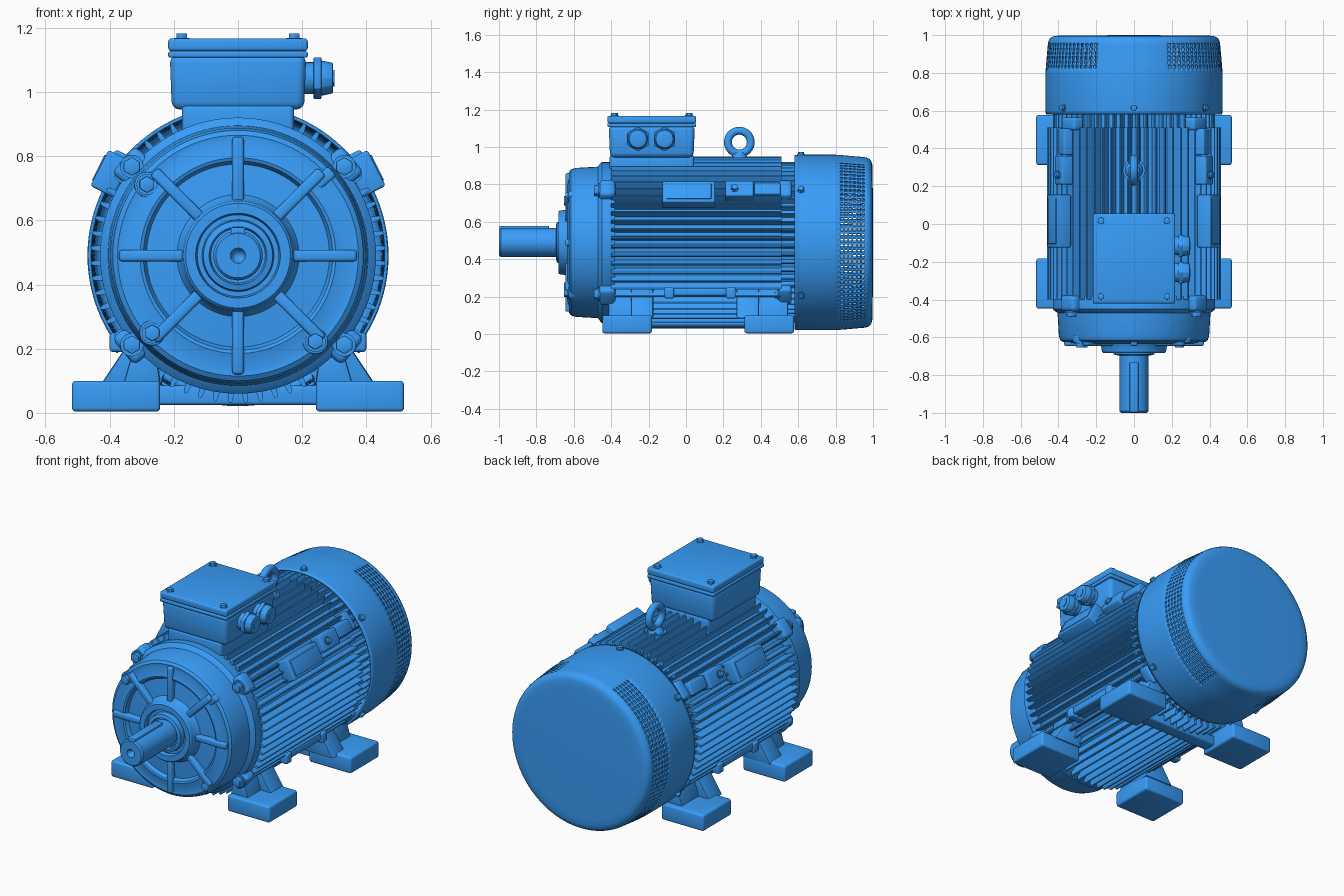
import bpy, bmesh
from math import pi, sin, cos, radians as rad
from mathutils import Vector, Matrix

if "Cube" in bpy.data.objects:
    bpy.data.objects.remove(bpy.data.objects["Cube"])

CZ = 0.49                                   # height of the shaft axis
paint = bpy.data.materials.new("blue_paint")
paint.diffuse_color = (0.04, 0.34, 0.95, 1)
paint.use_nodes = True
paint.node_tree.nodes["Principled BSDF"].inputs["Base Color"].default_value = paint.diffuse_color


def finish(name, bm, recalc=True):
    if recalc:
        bmesh.ops.recalc_face_normals(bm, faces=bm.faces)
    me = bpy.data.meshes.new(name)
    bm.to_mesh(me)
    bm.free()
    me.materials.append(paint)
    ob = bpy.data.objects.new(name, me)
    bpy.context.collection.objects.link(ob)
    return ob


def polar(r, deg, y):
    return Vector((r * cos(rad(deg)), y, CZ + r * sin(rad(deg))))


def box(name, c, size, bevel=0.0, roll=0, taper=1.0):
    """Box at c; roll turns it about y so local x points along that polar angle; taper scales the bottom."""
    bm = bmesh.new()
    bmesh.ops.create_cube(bm, size=1)
    for v in bm.verts:
        k = taper if v.co.z < 0 else 1
        v.co = Vector((v.co.x * size[0] * k, v.co.y * size[1] * k, v.co.z * size[2]))
    if bevel:
        bmesh.ops.bevel(bm, geom=bm.edges[:], offset=bevel, segments=3, profile=0.5, affect='EDGES')
    bm.transform(Matrix.Translation(c) @ Matrix.Rotation(-rad(roll), 4, 'Y'))
    return finish(name, bm)


def rod(name, c, axis, r, length, n=24, r2=None, bevel=0.0):
    """Cylinder or hexagon starting at c and running along axis."""
    bm = bmesh.new()
    bmesh.ops.create_cone(bm, cap_ends=True, segments=n, radius1=r, radius2=r if r2 is None else r2, depth=length)
    bm.transform(Matrix.Translation((0, 0, length / 2)))
    if bevel:
        bmesh.ops.bevel(bm, geom=bm.edges[:], offset=bevel, segments=2, profile=0.5, affect='EDGES')
    q = Vector(axis).to_track_quat('Z', 'Y').to_matrix().to_4x4()
    bm.transform(Matrix.Translation(c) @ q)
    return finish(name, bm)


def bolt(name, c, axis, r):
    rod(name + "_washer", c, axis, r * 1.25, r * 0.35)
    rod(name + "_head", c, axis, r, r * 1.1, 6, bevel=r * 0.1)


def revolve(name, prof, n=96, hole=None, recalc=True):
    """Turn (radius, y) profile about the shaft axis; hole(i, j) leaves a face out and gets the wider steps."""
    bm = bmesh.new()
    wide = 0.25 if hole else 0
    rings = [[bm.verts.new(polar(r, 360 * (j + wide * (j % 2)) / n, y)) for j in range(n)] for r, y in prof]
    for i in range(len(prof) - 1):
        for j in range(n):
            if not (hole and hole(i, j)):
                k = (j + 1) % n
                bm.faces.new((rings[i][j], rings[i + 1][j], rings[i + 1][k], rings[i][k]))
    bmesh.ops.remove_doubles(bm, verts=bm.verts, dist=1e-5)
    return finish(name, bm, recalc)


def extrude_y(name, pts, y0, y1, bevel=0.0):
    bm = bmesh.new()
    f = bm.faces.new([bm.verts.new((x, y0, z)) for x, z in pts])
    new = bmesh.ops.extrude_face_region(bm, geom=[f])['geom']
    bmesh.ops.translate(bm, vec=(0, y1 - y0, 0), verts=[g for g in new if isinstance(g, bmesh.types.BMVert)])
    if bevel:
        bmesh.ops.recalc_face_normals(bm, faces=bm.faces)
        bmesh.ops.bevel(bm, geom=bm.edges[:], offset=bevel, segments=2, profile=0.5, affect='EDGES')
    return finish(name, bm)


def finned(name, core, tip, y0, y1, n=60):
    pts = []
    for i in range(n):
        a = (i + 0.5) * 360 / n
        for r, d in ((core, -1.7), (tip - .012, -0.95), (tip - .003, -0.6), (tip, 0),
                     (tip - .003, 0.6), (tip - .012, 0.95), (core, 1.7)):
            p = polar(r, a + d, 0)
            pts.append((p.x, p.z))
    extrude_y(name, pts, y0, y1)


# Finned housing and the ribbed rear shield that runs into the fan cover
finned("stator_housing", 0.41, 0.46, -0.40, 0.51)
finned("rear_shield_fins", 0.40, 0.43, 0.50, 0.64)

# Front end shield: rim, recessed face, hub and bearing seal
revolve("front_end_shield", [
    (0, -0.38), (0.425, -0.38), (0.43, -0.39), (0.43, -0.45), (0.42, -0.46), (0.405, -0.47), (0.398, -0.59),
    (0.39, -0.615), (0.375, -0.625), (0.355, -0.622), (0.305, -0.636), (0.295, -0.632), (0.285, -0.612),
    (0.19, -0.62), (0.175, -0.64), (0.17, -0.675), (0.163, -0.683), (0.132, -0.683), (0.127, -0.66),
    (0.112, -0.66), (0.108, -0.69), (0.09, -0.695), (0.085, -0.68), (0, -0.68)])
for i in range(8):
    box("shield_rib", polar(0.26, i * 45, -0.61), (0.22, 0.07, 0.036), 0.010, i * 45)

# Shaft with centre hole and key
revolve("shaft", [(0, -0.60), (0.077, -0.60), (0.077, -0.99), (0.069, -1.0), (0.024, -1.0), (0.018, -0.985), (0, -0.965)], 48)
box("shaft_key", (0, -0.865, CZ + 0.065), (0.045, 0.265, 0.046), 0.004)

# Corner lugs and bolts on both flanges
for a in (40, 140, 220, 320):
    box("front_lug", polar(0.41, a, -0.42), (0.115, 0.085, 0.11), 0.02, a)
    box("rear_lug", polar(0.405, a, 0.53), (0.11, 0.07, 0.11), 0.016, a)
    bolt("front_lug_bolt", polar(0.432, a, -0.46), (0, -1, 0), 0.029)
    bolt("rear_lug_bolt", polar(0.43, a, 0.498), (0, -1, 0), 0.022)
for a in (142, 222, 312):
    rod("bearing_cap_boss", polar(0.36, a, -0.59), (0, -1, 0), 0.040, 0.038, bevel=0.005)
    bolt("bearing_cap_bolt", polar(0.36, a, -0.625), (0, -1, 0), 0.026)
box("shield_drain_lug", polar(0.36, 42, -0.605), (0.07, 0.05, 0.04), 0.01, 42)

# Fan cover with rows of square vents on both sides
vents = [(0.467, 0.825)]
for k in range(11):
    vents.append((vents[-1][0] - 0.001, vents[-1][1] + (0.0155 if k % 2 == 0 else 0.0075)))
cover = [(0.466, 0.58), (0.469, 0.60), (0.469, 0.80)] + vents + [
    (0.453, 0.968), (0.446, 0.982), (0.434, 0.991), (0.415, 0.996), (0.38, 0.998), (0, 1.0)]


def vent(i, j):
    a = (j * 1.8 + 90) % 180 - 90
    return 3 <= i <= 13 and i % 2 == 1 and j % 2 == 0 and abs(a) < 66


fan_cover = revolve("fan_cover", cover, 200, vent, recalc=False)
solid = fan_cover.modifiers.new("wall", 'SOLIDIFY')
solid.thickness = 0.009
solid.offset = -1
for a in (90, 37, 143, 217, 323):
    bolt("cover_screw", polar(0.466, a, 0.615), polar(1, a, 0) - Vector((0, 0, CZ)), 0.017)

# Feet: pads with bolt holes, sloped pedestals, rear crossbar
ped = [(0.43, 0.085), (0.35, 0.205), (0.345, 0.26), (0.30, 0.27), (0.22, 0.15), (0.24, 0.085)]
web = [(0.36, 0.08), (0.32, 0.22), (0.26, 0.22), (0.24, 0.08)]
for s in (-1, 1):
    for y, py in ((-0.315, -0.235), (0.445, 0.33)):
        pad = box("foot_pad", (s * 0.38, y, 0.052), (0.275, 0.265, 0.096), 0.012)
        hole = rod("foot_hole_cutter", (s * 0.43, y + (-0.05 if y < 0 else 0.05), -0.1), (0, 0, 1), 0.028, 0.4)
        cut = pad.modifiers.new("hole", 'BOOLEAN')
        cut.operation = 'DIFFERENCE'
        cut.object = hole
        bpy.context.view_layer.objects.active = pad
        bpy.ops.object.modifier_apply(modifier=cut.name)
        bpy.data.objects.remove(hole)
        extrude_y("foot_pedestal", [(s * x, z) for x, z in ped], py - 0.06, py + 0.06, 0.01)
        extrude_y("foot_web", [(s * x, z) for x, z in web], y - 0.10, y + 0.10, 0.008)
box("rear_foot_crossbar", (0, 0.37, 0.055), (0.56, 0.08, 0.06), 0.01)

# Side pads: plate holder, earth pad with screw, lower boss
for s in (-1, 1):
    tilt = 27 if s > 0 else 153
    n = Vector((cos(rad(tilt)), 0, sin(rad(tilt))))
    box("plate_holder", (s * 0.396, 0.015, 0.745), (0.08, 0.28, 0.125), 0.008, tilt)
    box("blank_plate", Vector((s * 0.396, 0.015, 0.745)) + n * 0.04, (0.008, 0.24, 0.09), 0.003, tilt)
    box("earth_pad", (s * 0.37, 0.285, 0.765), (0.07, 0.15, 0.09), 0.008, tilt)
    bolt("earth_screw", Vector((s * 0.37, 0.26, 0.765)) + n * 0.034, n, 0.018)
    box("side_rail", (s * 0.355, 0.435, 0.765), (0.07, 0.14, 0.07), 0.008, tilt)
    box("lower_boss", (s * 0.345, 0.08, 0.225), (0.09, 0.36, 0.04), 0.01)
    for y in (-0.09, 0.24):
        box("lower_boss_end", (s * 0.35, y, 0.22), (0.10, 0.05, 0.06), 0.01)

# Terminal box: saddle, tapered body, gasket rim, lid and screws
BY = -0.183
box("terminal_saddle", (0, BY, 0.91), (0.35, 0.45, 0.10), 0.015)
box("terminal_body", (0, BY, 1.03), (0.425, 0.46, 0.17), 0.024, taper=0.97)
box("terminal_rim", (0, BY, 1.117), (0.435, 0.475, 0.02), 0.006)
box("terminal_lid", (0, BY, 1.147), (0.435, 0.475, 0.04), 0.010)
for x in (-0.175, 0.175):
    for y in (-0.2, 0.2):
        bolt("lid_screw", (x, BY + y, 1.161), (0, 0, 1), 0.019)

# Cable glands on the right wall
for y in (-0.257, -0.115):
    rod("gland_base", (0.20, y, 1.043), (1, 0, 0), 0.05, 0.04)
    rod("gland_nut", (0.235, y, 1.043), (1, 0, 0), 0.066, 0.025, 6, bevel=0.004)
    rod("gland_cap", (0.258, y, 1.043), (1, 0, 0), 0.056, 0.038, 12, 0.048, bevel=0.004)
    rod("gland_plug", (0.294, y, 1.043), (1, 0, 0), 0.026, 0.006, 6)

# Lifting eye: boss, collar, ring
rod("eye_boss", (0, 0.285, 0.88), (0, 0, 1), 0.06, 0.06)
rod("eye_collar", (0, 0.285, 0.935), (0, 0, 1), 0.05, 0.035, r2=0.028)
bpy.ops.mesh.primitive_torus_add(location=(0, 0.285, 1.026), rotation=(0, pi / 2, 0), major_radius=0.061,
                                 minor_radius=0.021, major_segments=40, minor_segments=14)
eye = bpy.context.object
eye.name = "lifting_eye"
eye.data.materials.append(paint)

# Smooth shading with sharp edges kept
bpy.ops.object.select_all(action='SELECT')
bpy.context.view_layer.objects.active = eye
bpy.ops.object.shade_smooth_by_angle(angle=rad(32))
